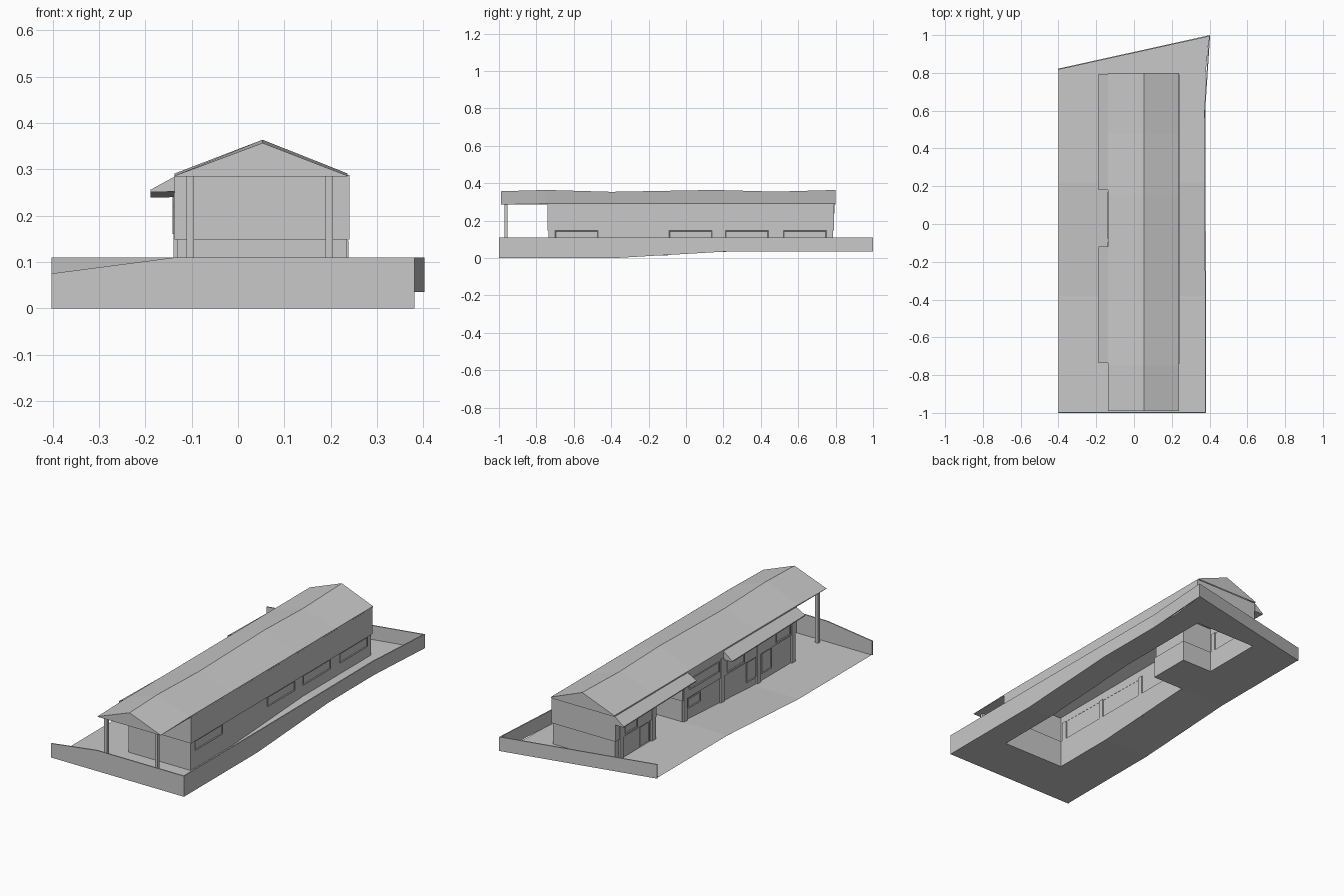
import bpy, bmesh

if "Cube" in bpy.data.objects:
    bpy.data.objects.remove(bpy.data.objects["Cube"])

grey = bpy.data.materials.new("plain_grey")
grey.diffuse_color = (0.58, 0.58, 0.58, 1)
grey.use_nodes = True
grey.node_tree.nodes["Principled BSDF"].inputs["Base Color"].default_value = grey.diffuse_color

XL, XN, XR = -0.131, 0.05, 0.235          # left wall, porch recess, right wall
YF, YB, N0, N1 = -0.735, 0.785, 0.22, 0.45  # front, back, recess start and end


def ground_z(y):
    return 0.035 * min(1, max(0, (y + 0.38) / 0.6))


def finish(name, bm, fix=True):
    if fix:
        bmesh.ops.recalc_face_normals(bm, faces=bm.faces)
    me = bpy.data.meshes.new(name)
    bm.to_mesh(me)
    bm.free()
    me.materials.append(grey)
    ob = bpy.data.objects.new(name, me)
    bpy.context.collection.objects.link(ob)
    return ob


def skin(name, loops, caps=True, closed=True):
    """Join matching loops of points into one surface."""
    bm = bmesh.new()
    rows = [[bm.verts.new(p) for p in lp] for lp in loops]
    n = len(rows[0])
    for a, b in zip(rows, rows[1:]):
        for i in range(n if closed else n - 1):
            j = (i + 1) % n
            bm.faces.new((a[i], a[j], b[j], b[i]))
    if caps:
        bm.faces.new(rows[0])
        bm.faces.new(rows[-1])
    return finish(name, bm)


def box(name, x0, x1, y0, y1, z0, z1):
    return skin(name, [[(x0, y0, z), (x1, y0, z), (x1, y1, z), (x0, y1, z)] for z in (z0, z1)])


def panel(name, x, side, y0, y1, z0, z1):
    """Thin framed window or door plate on a side wall, pane set back."""
    ob = box(name, min(x, x + side * 0.004), max(x, x + side * 0.004), y0, y1, z0, z1)
    bm = bmesh.new()
    bm.from_mesh(ob.data)
    face = [f for f in bm.faces if f.normal.x * side > 0.9]
    bmesh.ops.inset_region(bm, faces=face, thickness=0.006, depth=-0.003)
    bm.to_mesh(ob.data)
    bm.free()


# Sloping ground sheet, open under the building
ys = [-0.995, YF, -0.38, N0, N1, YB, None]


def ground_point(i, j):
    x = [-0.4, XL, XN, XR, 0.378][i]
    y = ys[j]
    if y is None:
        x = 0.398 if i == 4 else x
        y = 0.82 + (x + 0.4) * 0.222
    return (x, y, ground_z(y))


bm = bmesh.new()
grid = [[bm.verts.new(ground_point(i, j)) for j in range(7)] for i in range(5)]
for i in range(4):
    for j in range(6):
        if i in (1, 2) and 1 <= j <= 4 and not (i == 1 and j == 3):
            continue
        bm.faces.new((grid[i][j], grid[i + 1][j], grid[i + 1][j + 1], grid[i][j + 1]))
finish("ground", bm, False)


# Boundary walls on front, right and back
def wall_section(x, y, nx, ny, top=0.11):
    t, z = 0.006, ground_z(y)
    return [(x, y, z), (x, y, top), (x + nx * t, y + ny * t, top), (x + nx * t, y + ny * t, z)]


skin("boundary_wall", [
    wall_section(-0.403, -1.0, 0, 1, 0.075), wall_section(-0.135, -1.0, 0, 1),
    wall_section(0.381, -1.0, -1, 1), wall_section(0.381, -0.38, -1, 0),
    wall_section(0.379, 0.22, -1, 0), wall_section(0.377, 0.6, -1, 0),
    wall_section(0.403, 1.0, -1, -1.3), wall_section(-0.403, 0.822, 0, -1)])


# Building walls: inset base storey, wider band above, recessed entry on the left
def footprint(d, z):
    pts = [(XL - d, YF - d), (XR + d, YF - d), (XR + d, -0.38), (XR + d, N0),
           (XR + d, YB + d), (XL - d, YB + d), (XL - d, N1 - d), (XN - d, N1 - d),
           (XN - d, N0 + d), (XL - d, N0 + d), (XL - d, -0.38)]
    return [(x, y, ground_z(y) if z is None else z) for x, y in pts]


skin("building_walls", [footprint(0, None), footprint(0, 0.148),
                        footprint(0.006, 0.148), footprint(0.006, 0.288)], caps=False)

# Single-sheet roof with wavy ridge and thin eaves, then gable ends and porch ceiling
EL, RX, ER = -0.137, 0.053, 0.237
ridge = [(-0.99, 0.357, 0.286), (-0.75, 0.364, 0.291), (-0.4, 0.354, 0.291),
         (0.15, 0.364, 0.291), (0.48, 0.355, 0.291), (0.8, 0.364, 0.291)]
skin("roof", [[(EL, y, 0.285), (EL, y, e), (RX, y, z), (ER, y, e), (ER, y, 0.285)]
              for y, z, e in ridge], closed=False)
for name, (y, z, e) in (("front", ridge[0]), ("back", ridge[-1])):
    bm = bmesh.new()
    pts = [(EL, y, 0.285), (ER, y, 0.285), (ER, y, e), (RX, y, z), (EL, y, e)]
    bm.faces.new([bm.verts.new(p) for p in (pts if name == "front" else pts[::-1])])
    finish("gable_" + name, bm, False)
bm = bmesh.new()
bm.faces.new([bm.verts.new((x, y, 0.285)) for x, y in
              ((EL, -0.99), (EL, YF - 0.006), (ER, YF - 0.006), (ER, -0.99))])
finish("porch_ceiling", bm, False)

# Front porch posts
for name, x in (("left", -0.103), ("right", 0.197)):
    box("porch_post_" + name, x - 0.008, x + 0.008, -0.97, -0.954, 0, 0.285)

# Lean-to awnings on the left side
for name, y0, y1 in (("front", -0.735, -0.12), ("back", 0.18, 0.795)):
    skin("awning_" + name, [[(-0.136, y, 0.285), (-0.189, y, 0.256 - d),
                             (-0.189, y, 0.251 - d), (-0.136, y, 0.252 - d)]
                            for y, d in ((y0, 0), (y1, 0.012))])

# Pilasters and panels along the left side
for k, y in enumerate((0.74, 0.468, 0.2, -0.11, -0.42, -0.71)):
    box("pilaster_%d" % k, XL - 0.008, XL, y - 0.015, y + 0.015, ground_z(y - 0.015), 0.25)
for k, (y0, y1) in enumerate(((0.50, 0.58), (-0.40, -0.32), (-0.53, -0.45))):
    panel("door_%d" % k, XL, -1, y0, y1, 0.038, 0.146)
for k, (y0, y1, z0, z1) in enumerate(((-0.08, 0.17, 0.19, 0.245), (-0.29, -0.15, 0.16, 0.22),
                                      (-0.68, -0.56, 0.16, 0.22), (0.61, 0.71, 0.16, 0.22))):
    panel("upper_window_%d" % k, XL - 0.006, -1, y0, y1, z0, z1)
panel("lower_window", XL, -1, 0.07, 0.17, 0.09, 0.14)

# Low windows along the right side, tucked under the band
for k, y in enumerate((-0.585, 0.025, 0.325, 0.635)):
    panel("right_window_%d" % k, XR, 1, y - 0.115, y + 0.115, 0.095, 0.146)
